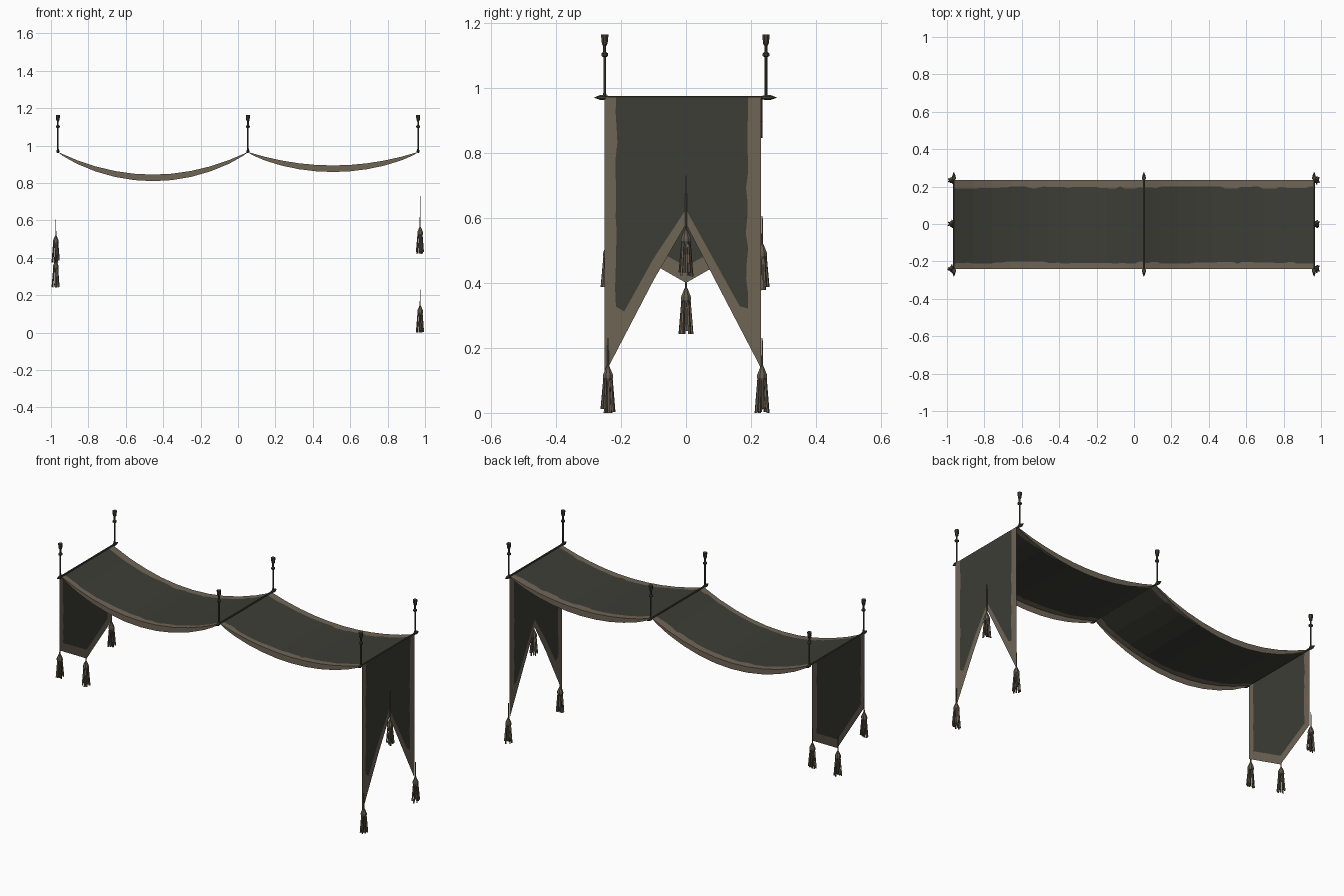
import bpy, bmesh, math, random
from mathutils import Vector, Matrix

if "Cube" in bpy.data.objects:
    bpy.data.objects.remove(bpy.data.objects["Cube"])
random.seed(4)

def mat(name, c):
    m = bpy.data.materials.new(name)
    m.diffuse_color = (*c, 1)
    m.use_nodes = True
    m.node_tree.nodes["Principled BSDF"].inputs["Base Color"].default_value = m.diffuse_color
    return m

CLOTH = mat("dark_cloth", (0.046, 0.047, 0.037))
TRIM = mat("tan_trim", (0.160, 0.130, 0.094))
METAL = mat("dark_metal", (0.060, 0.052, 0.038))
TASSEL = mat("tassel_brown", (0.135, 0.110, 0.078))

def finish(bm, name, mats, normals=True):
    if normals:
        bmesh.ops.recalc_face_normals(bm, faces=bm.faces)
    me = bpy.data.meshes.new(name)
    bm.to_mesh(me)
    bm.free()
    for m in mats:
        me.materials.append(m)
    ob = bpy.data.objects.new(name, me)
    bpy.context.collection.objects.link(ob)
    return ob

def lathe(bm, profile, origin, axis, n=8):
    """Revolve (radius, height) pairs about an axis."""
    rot = Vector((0, 0, 1)).rotation_difference(Vector(axis)).to_matrix()
    rings = []
    for r, h in profile:
        rings.append([bm.verts.new(Vector(origin) + rot @ Vector((
            r * math.cos(2 * math.pi * (i + .5) / n), r * math.sin(2 * math.pi * (i + .5) / n), h)))
            for i in range(n)])
    for a, b in zip(rings, rings[1:]):
        for i in range(n):
            j = (i + 1) % n
            bm.faces.new((a[i], a[j], b[j], b[i]))
    bm.faces.new(rings[0][::-1])
    bm.faces.new(rings[-1])

def grid(bm, rows, is_cloth):
    """Skin rows of points; is_cloth(i, j) picks the dark colour."""
    vs = [[bm.verts.new(p) for p in row] for row in rows]
    for i in range(len(vs) - 1):
        for j in range(len(vs[0]) - 1):
            f = bm.faces.new((vs[i][j], vs[i + 1][j], vs[i + 1][j + 1], vs[i][j + 1]))
            f.material_index = 0 if is_cloth(i, j) else 1

# sagging canopy cloths with trimmed edges and drooping lips
def swag(name, x0, x1, sag, coarse=10, fine=4):
    def drop(k):
        t = k / coarse
        return 4 * t * (1 - t)
    rows = []
    w0 = w1 = 0
    for i in range(coarse * fine + 1):
        k, f = divmod(i, fine)
        s = drop(k) + (drop(k + 1) - drop(k)) * f / fine
        x = x0 + (x1 - x0) * i / (coarse * fine)
        z = 0.966 - sag * s
        lip = 0.034 * s ** 0.6 + 0.001
        if random.random() < 0.4:
            w0 = random.uniform(-.006, .006)
        if random.random() < 0.4:
            w1 = random.uniform(-.006, .006)
        rows.append([(x, -.24, z - lip), (x, -.24, z), (x, -.207 + w0, z),
                     (x, .195 + w1, z), (x, .235, z), (x, .235, z - lip)])
    bm = bmesh.new()
    grid(bm, rows, lambda i, j: j == 2)
    finish(bm, name, (CLOTH, TRIM), False)

swag("left_canopy_cloth", -0.963, 0.053, 0.121)
swag("right_canopy_cloth", 0.053, 0.963, 0.072)

# hanging end panels: trim border follows the shaped lower hem
def panel(name, x, hem, dark_hem, yl=-.25, yr=.23, dl=-.215, dr=.188, top=.97):
    ys = [yl, dl, -.19, -.1, 0, .09, .165, dr, yr]
    rows = []
    n = 14
    wob = [(random.uniform(-.004, .004), random.uniform(-.004, .004)) for _ in range(n + 1)]
    for i in range(-1, n + 1):
        row = []
        for j, y in enumerate(ys):
            if i < 0:
                row.append((x, y, hem(y)))
                continue
            z = dark_hem(y) + (top - dark_hem(y)) * i / n
            yy = y + (wob[i][0] if j == 1 else wob[i][1] if j == 7 else 0)
            row.append((x, yy, z))
        rows.append(row)
    bm = bmesh.new()
    grid(bm, rows, lambda i, j: i > 0 and 0 < j < 7)
    finish(bm, name, (CLOTH, TRIM), False)

def notch_dark(y):
    a = abs(y + .008)
    return .64 - 1.8 * a if a < .182 else .312 + .6 * (a - .182)

panel("right_hanging_panel", .97, lambda y: .59 - 1.92 * abs(y + .005), notch_dark)
panel("left_hanging_panel", -.97, lambda y: .40 + .57 * abs(y), lambda y: .45 + .57 * abs(y))

# cross bars with pointed finials
for label, x in (("left", -.963), ("middle", .053), ("right", .963)):
    bm = bmesh.new()
    lathe(bm, [(.001, -.281), (.009, -.262), (.009, -.25), (.005, -.236), (.005, .232),
               (.009, .246), (.009, .258), (.001, .278)], (x, 0, .97), (0, 1, 0))
    finish(bm, label + "_cross_bar", (METAL,))
    # suspension posts with collar and flared cap
    for side, y in (("front", -.25), ("back", .246)):
        bm = bmesh.new()
        lathe(bm, [(.006, -.005), (.0045, .02), (.0045, .124), (.011, .128), (.011, .136),
                   (.005, .14), (.005, .158), (.009, .165), (.010, .17), (.012, .188),
                   (.012, .194)], (x, y, .97), (0, 0, 1))
        finish(bm, f"{label}_{side}_post", (METAL,))

# tassels: cord, bound head and loose strands
def tassel(name, x, y, z, cord=.23):
    bm = bmesh.new()
    lathe(bm, [(.003, .13), (.002, cord)], (x, y, z), (0, 0, 1), 6)
    lathe(bm, [(.012, .098), (.017, .108), (.016, .118), (.010, .132), (.004, .145)],
          (x, y, z), (0, 0, 1), 8)
    for k in range(9):
        a = 2 * math.pi * k / 9 + random.uniform(-.2, .2)
        d = Vector((math.cos(a), math.sin(a), 0))
        r0, r1 = (.011, .019) if k % 3 else (.004, .009)
        p0 = Vector((x, y, z + .112)) + d * r0
        p1 = Vector((x, y, z + random.choice((0, .003, .012)))) + d * r1
        v = p1 - p0
        lathe(bm, [(.0035, 0), (.0048, v.length)], p0, v.normalized(), 4)
    finish(bm, name, (TASSEL,))

for side, x, zs in (("left", -.974, (.375, .24, .375)), ("right", .974, (0, .42, 0))):
    for label, y, z in zip(("front", "center", "back"), (-.24, 0, .234), zs):
        tassel(f"{side}_{label}_tassel", x, y, z, .31 if z == .42 else .23)
